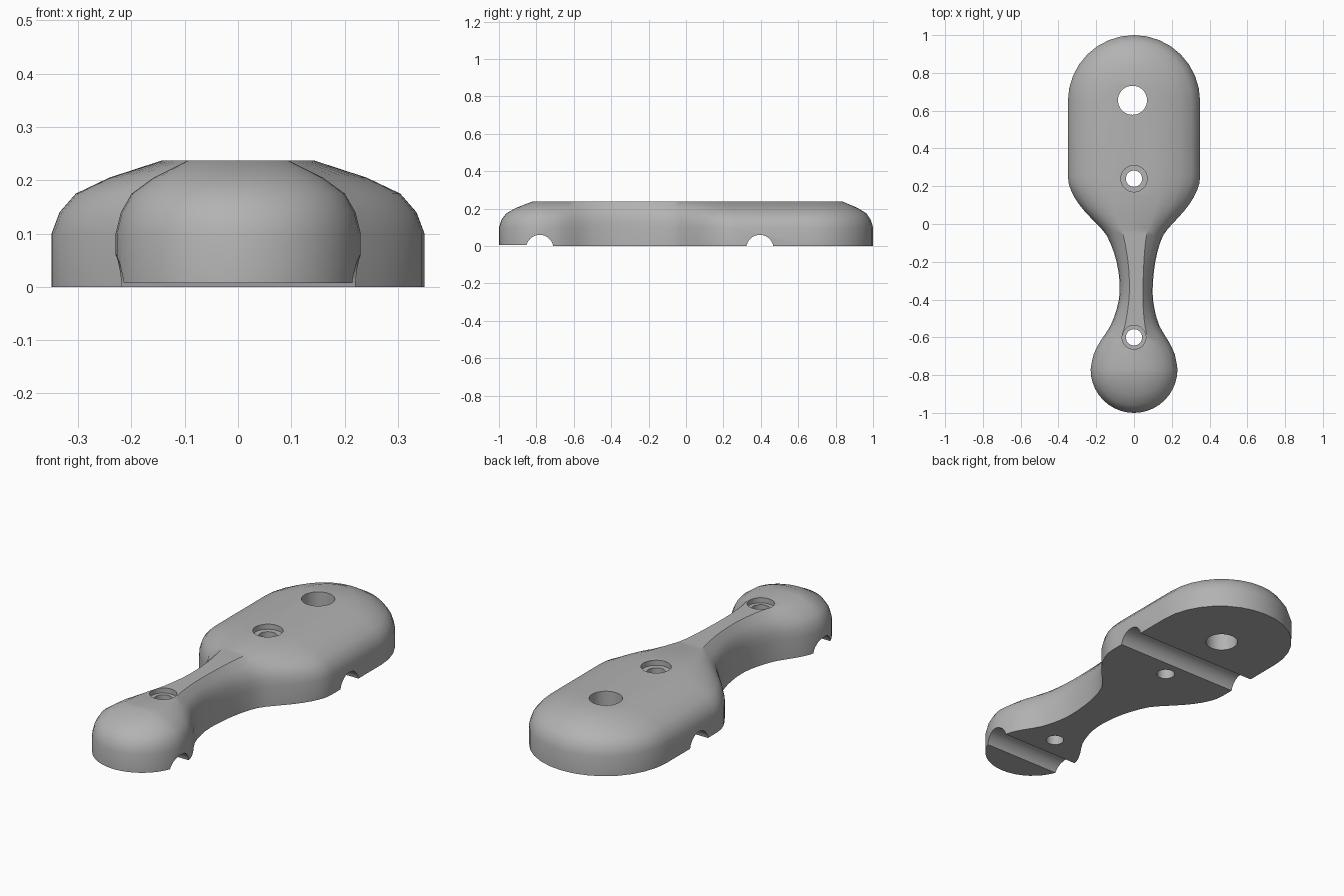
import bpy, bmesh, math
from mathutils import Vector

if "Cube" in bpy.data.objects:
    bpy.data.objects.remove(bpy.data.objects["Cube"])

grey = bpy.data.materials.new("plain grey")
grey.use_nodes = True
grey.diffuse_color = (0.45, 0.45, 0.45, 1)
grey.node_tree.nodes["Principled BSDF"].inputs["Base Color"].default_value = (0.45, 0.45, 0.45, 1)

FRONT, REAR = -0.77, 0.65          # centres of the rounded ends
R_FRONT, R_REAR = 0.23, 0.35


def smooth_curve(points, steps):
    """Catmull-Rom through the points."""
    p = [points[0]] + points + [points[-1]]
    out = []
    for a, b, c, d in zip(p, p[1:], p[2:], p[3:]):
        for s in range(steps):
            t = s / steps
            out.append(b + (c - a) * t / 2 + (2 * a - 5 * b + 4 * c - d) * t * t / 2
                       + (3 * b - a - 3 * c + d) * t ** 3 / 2)
    return out + [points[-1]]


def arc(cy, r, a0, a1, n):
    angles = [math.radians(a0 + (a1 - a0) * i / n) for i in range(n + 1)]
    return [Vector((r * math.cos(a), cy + r * math.sin(a))) for a in angles]


# Half outline from the front tip to the rear tip
waist = [Vector(p) for p in (
    (0.23, -0.77), (0.215, -0.69), (0.18, -0.62), (0.13, -0.54), (0.1, -0.45),
    (0.087, -0.36), (0.094, -0.25), (0.115, -0.15), (0.15, -0.06), (0.2, 0.0),
    (0.265, 0.07), (0.315, 0.14), (0.345, 0.21), (0.35, 0.27))]
half = (arc(FRONT, R_FRONT, -90, 0, 10)[:-1] + smooth_curve(waist, 2)
        + arc(REAR, R_REAR, 0, 90, 8))
n = len(half) - 1
outline = half + [Vector((-p.x, p.y)) for p in half[n - 1:0:-1]]

# Body: rings shrinking toward the spine to round the top
LEVELS = ((0, 1), (0.1, 1), (0.14, 0.957), (0.175, 0.87), (0.205, 0.69), (0.237, 0.41))


def ring_point(p, z, f):
    spine = min(max(p.y, FRONT), REAR)
    fy = 1 - (1 - f) * (1.3 if p.y < 0 else 0.78)
    lean = 0.012 * math.exp(-((p.y + 0.3) / 0.25) ** 2)
    return (p.x * f + lean, spine + (p.y - spine) * fy, z)


bm = bmesh.new()
rings = [[bm.verts.new(ring_point(p, z, f)) for p in outline] for z, f in LEVELS]
count = 2 * n
for low, high in zip(rings, rings[1:]):
    for i in range(count):
        j = (i + 1) % count
        bm.faces.new((low[i], low[j], high[j], high[i]))
for ring in (rings[0], rings[-1]):
    for i in range(n):
        corners = dict.fromkeys((i, i + 1, (count - i - 1) % count, (count - i) % count))
        bm.faces.new([ring[k] for k in corners])
bmesh.ops.recalc_face_normals(bm, faces=bm.faces)
mesh = bpy.data.meshes.new("handle_body")
bm.to_mesh(mesh)
bm.free()
body = bpy.data.objects.new("handle_body", mesh)
bpy.context.collection.objects.link(body)
mesh.materials.append(grey)


def cut(cutter):
    cutter.hide_render = True
    cutter.data.materials.append(grey)
    mod = body.modifiers.new("cut", "BOOLEAN")
    mod.operation, mod.solver, mod.object = "DIFFERENCE", "EXACT", cutter
    bpy.context.view_layer.objects.active = body
    bpy.ops.object.modifier_apply(modifier=mod.name)
    bpy.data.objects.remove(cutter)


def cut_cylinder(r, depth, loc, rot=(0, 0, 0)):
    bpy.ops.mesh.primitive_cylinder_add(vertices=32, radius=r, depth=depth,
                                        location=loc, rotation=rot)
    cut(bpy.context.object)


# Slightly raised underside of the front pad
bpy.ops.mesh.primitive_cube_add(size=1, location=(0, -0.985, -0.043))
bpy.context.object.scale = (1, 0.4, 0.1)
cut(bpy.context.object)

# Cross grooves underneath
for y in (-0.782, 0.395):
    cut_cylinder(0.073, 1.2, (0, y, -0.013), (0, math.pi / 2, 0))

# Hanging hole and two counterbored screw holes
cut_cylinder(0.077, 1, (-0.008, 0.655, 0.1))
for y, bore in ((0.24, 0.07), (-0.6, 0.063)):
    cut_cylinder(0.043, 1, (0, y, 0.1))
    cut_cylinder(bore, 0.2, (0, y, 0.311))

bpy.ops.object.select_all(action="DESELECT")
body.select_set(True)
bpy.context.view_layer.objects.active = body
bpy.ops.object.shade_smooth_by_angle(angle=math.radians(35))
